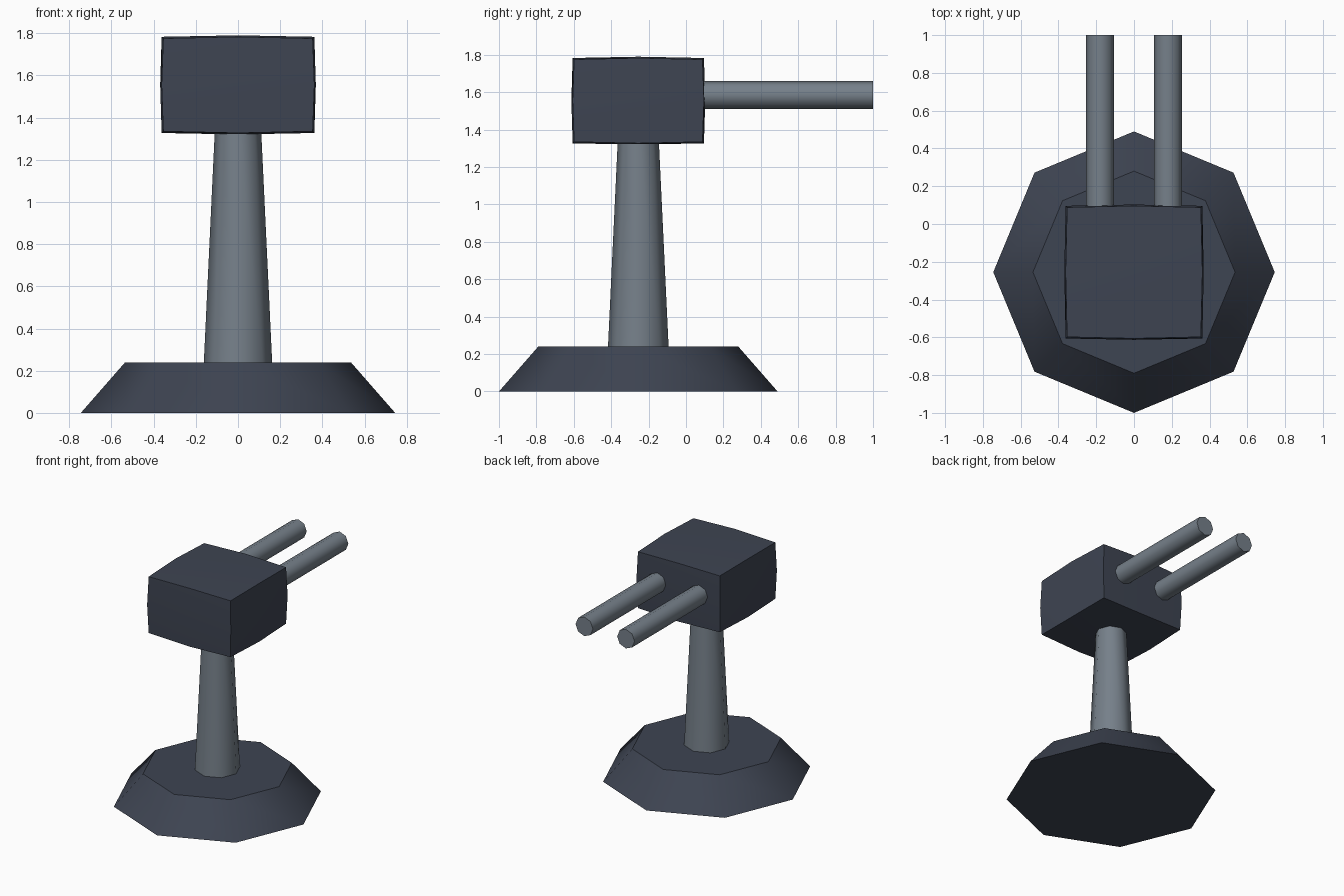
import bpy, bmesh
from math import radians
from mathutils import Matrix, Vector

if "Cube" in bpy.data.objects:
    bpy.data.objects.remove(bpy.data.objects["Cube"])


def material(name, rgb):
    m = bpy.data.materials.new(name)
    m.diffuse_color = (*rgb, 1.0)
    m.use_nodes = True
    m.node_tree.nodes["Principled BSDF"].inputs["Base Color"].default_value = m.diffuse_color
    return m


DARK = material("dark slate", (0.048, 0.058, 0.084))
GREY = material("steel grey", (0.181, 0.216, 0.254))
CY = -0.255  # y of the post axis


def finish(name, bm, mat):
    bmesh.ops.recalc_face_normals(bm, faces=bm.faces)
    mesh = bpy.data.meshes.new(name)
    bm.to_mesh(mesh)
    bm.free()
    mesh.materials.append(mat)
    obj = bpy.data.objects.new(name, mesh)
    bpy.context.collection.objects.link(obj)
    return obj


def octagon_cone(name, start, end, r1, r2, mat):
    """Eight-sided tapered tube with smooth sides and flat, sharp caps."""
    start, end = Vector(start), Vector(end)
    axis = end - start
    turn = Matrix.Rotation(radians(-90), 4, 'X') if abs(axis.y) > 0 else Matrix.Identity(4)
    bm = bmesh.new()
    bmesh.ops.create_cone(bm, cap_ends=True, segments=8, radius1=r1, radius2=r2,
                          depth=axis.length,
                          matrix=Matrix.Translation((start + end) / 2) @ turn)
    for f in bm.faces:
        f.smooth = len(f.verts) == 4
        if len(f.verts) == 8:
            for e in f.edges:
                e.smooth = False
    return finish(name, bm, mat)


# Base and post
octagon_cone("base", (0, CY, 0), (0, CY, 0.24), 0.745, 0.535, DARK)
octagon_cone("post", (0, CY, 0.24), (0, CY, 1.40), 0.162, 0.107, GREY)

# Twin barrels
for side, x in (("left", -0.18), ("right", 0.18)):
    octagon_cone(side + "_barrel", (x, 0.0, 1.585), (x, 1.0, 1.585), 0.075, 0.075, GREY)

# Head: a box cut once each way, slightly pillowed
bm = bmesh.new()
bmesh.ops.create_cube(bm, size=2)
box_edges = bm.edges[:]
bmesh.ops.subdivide_edges(bm, edges=box_edges, cuts=1, use_grid_fill=True)
half = Vector((0.354, 0.343, 0.220))
for v in bm.verts:
    on_sides = sum(abs(c) > 0.5 for c in v.co)
    bulge = {3: 0.0, 2: 0.008, 1: 0.015}[on_sides]
    v.co = Vector([round(c) * (h + bulge) for c, h in zip(v.co, half)])
    v.co += Vector((0, CY, 1.555))
for f in bm.faces:
    f.smooth = True
bm.normal_update()
for e in bm.edges:
    e.smooth = e.calc_face_angle(0) < radians(40)
finish("head", bm, DARK)
